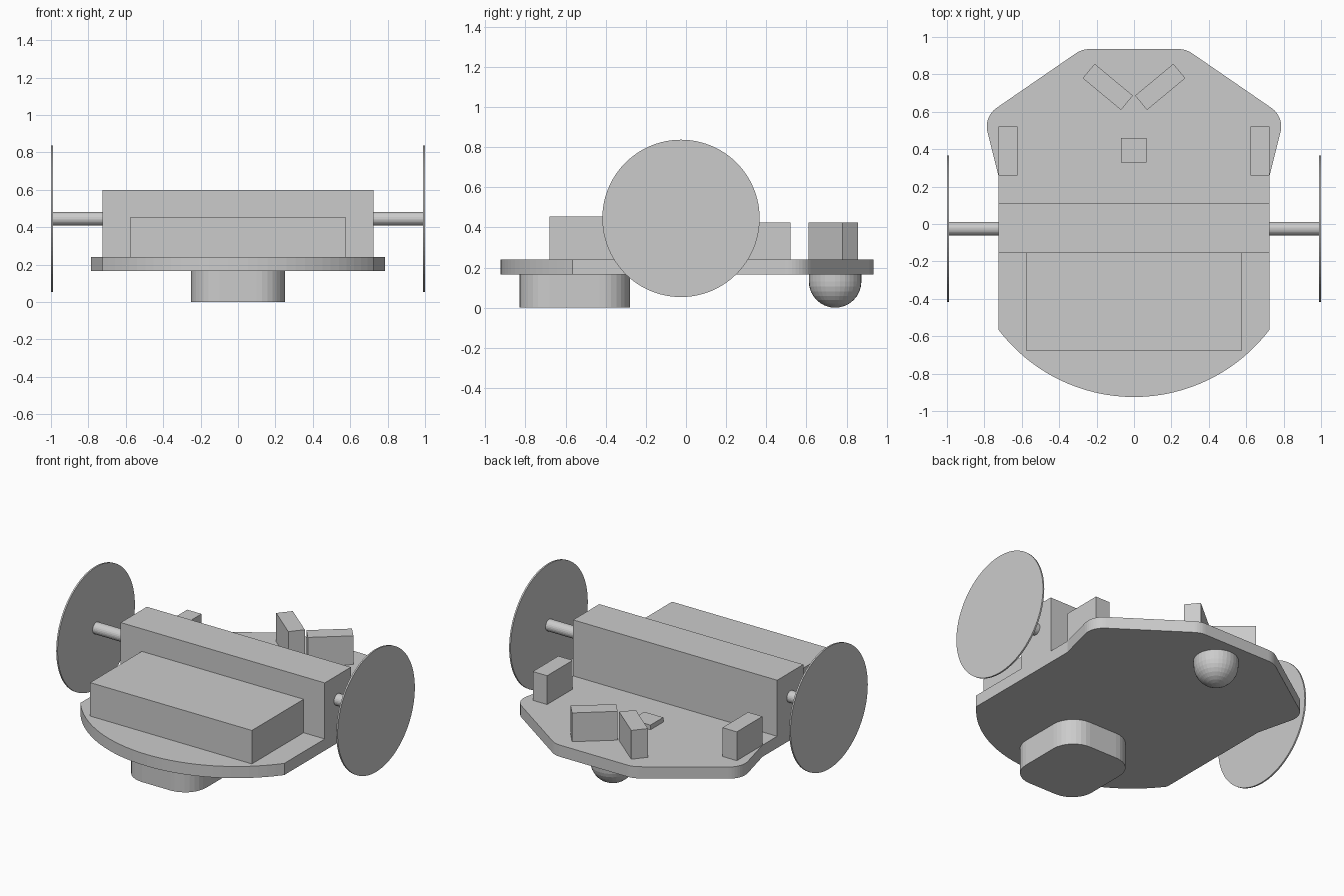
import bpy, bmesh, math
from mathutils import Vector, Matrix

cube = bpy.data.objects.get("Cube")
if cube:
    bpy.data.objects.remove(cube, do_unlink=True)

grey = bpy.data.materials.new("plain grey")
grey.use_nodes = True
colour = (0.6, 0.6, 0.6, 1)
grey.diffuse_color = colour
grey.node_tree.nodes["Principled BSDF"].inputs["Base Color"].default_value = colour

PLATE_BOTTOM, PLATE_TOP = 0.165, 0.24
AXLE_Y, AXLE_Z = -0.025, 0.445


def finish(name, bm):
    bmesh.ops.recalc_face_normals(bm, faces=bm.faces)
    mesh = bpy.data.meshes.new(name)
    bm.to_mesh(mesh)
    bm.free()
    mesh.materials.append(grey)
    obj = bpy.data.objects.new(name, mesh)
    bpy.context.collection.objects.link(obj)
    return obj


def box(name, centre, size, base=PLATE_TOP, turn=0):
    """Box standing on base; size is x, y, z."""
    bm = bmesh.new()
    bmesh.ops.create_cube(bm, size=1)
    bmesh.ops.scale(bm, vec=size, verts=bm.verts)
    obj = finish(name, bm)
    obj.location = (centre[0], centre[1], base + size[2] / 2)
    obj.rotation_euler.z = turn
    return obj


def prism(name, outline, z0, z1):
    bm = bmesh.new()
    face = bm.faces.new([bm.verts.new((p[0], p[1], z0)) for p in outline])
    new = bmesh.ops.extrude_face_region(bm, geom=[face])["geom"]
    verts = [v for v in new if isinstance(v, bmesh.types.BMVert)]
    bmesh.ops.translate(bm, vec=(0, 0, z1 - z0), verts=verts)
    return finish(name, bm)


def rounded(before, corner, after, radius, steps=8):
    """Points of the arc that rounds one corner."""
    b, c, a = Vector(before), Vector(corner), Vector(after)
    u, w = (b - c).normalized(), (a - c).normalized()
    half = u.angle(w) / 2
    centre = c + (u + w).normalized() * radius / math.sin(half)
    start = c + u * radius / math.tan(half) - centre
    sweep = math.pi - 2 * half
    if u.x * w.y - u.y * w.x > 0:
        sweep = -sweep
    return [centre + Matrix.Rotation(sweep * i / steps, 2) @ start for i in range(steps + 1)]


def disc(name, x0, x1, radius, sides):
    """Cylinder along x on the axle line."""
    bm = bmesh.new()
    bmesh.ops.create_cone(bm, cap_ends=True, segments=sides, radius1=radius,
                          radius2=radius, depth=abs(x1 - x0))
    bmesh.ops.rotate(bm, verts=bm.verts, matrix=Matrix.Rotation(math.pi / 2, 3, 'Y'))
    obj = finish(name, bm)
    obj.location = ((x0 + x1) / 2, AXLE_Y, AXLE_Z)


# Base plate: curved front, flared and tapered back
side, shoulder, tail = (0.725, 0.26), (0.804, 0.573), (0.278, 0.935)
half = [Vector(side)]
half += rounded(side, shoulder, tail, 0.12)
half += rounded(shoulder, tail, (-0.278, 0.935), 0.13)
outline = half + [Vector((-p.x, p.y)) for p in reversed(half)]
radius, arc_y = 0.91, -0.015
spread = math.asin(0.725 / radius)
for i in range(33):
    a = -spread + 2 * spread * i / 32
    outline.append(Vector((radius * math.sin(a), arc_y - radius * math.cos(a))))
prism("base_plate", outline, PLATE_BOTTOM, PLATE_TOP)

# Body boxes
box("axle_housing", (0, -0.0225), (1.45, 0.265, 0.36))
box("front_box", (0, -0.4175), (1.15, 0.525, 0.215))

# Wheels, axles, side blocks and angled blocks, one per side
for s, label in ((1, "left"), (-1, "right")):
    disc(label + "_axle", s * 0.72, s * 0.99, 0.037, 24)
    disc(label + "_wheel", s * 0.99, s * 1.0, 0.392, 96)
    box(label + "_side_block", (s * 0.674, 0.39), (0.102, 0.26, 0.185))
    box(label + "_angled_block", (s * 0.14, 0.733), (0.266, 0.1, 0.185),
        turn=s * math.radians(39.7))

# Small thin pad on the deck
box("deck_pad", (-0.002, 0.395), (0.135, 0.13, 0.03))

# Rounded block under the front
corners = [(0.25, -0.83), (0.25, -0.28), (-0.25, -0.28), (-0.25, -0.83)]
block = []
for i in range(4):
    block += rounded(corners[i - 1], corners[i], corners[(i + 1) % 4], 0.15)
prism("front_under_block", block, 0, PLATE_BOTTOM)

# Ball caster under the back: half sphere with a short straight neck
bm = bmesh.new()
bmesh.ops.create_uvsphere(bm, u_segments=32, v_segments=16, radius=0.131)
upper = [v for v in bm.verts if v.co.z > 0.001]
bmesh.ops.delete(bm, geom=upper, context='VERTS')
rim = [e for e in bm.edges if e.is_boundary]
new = bmesh.ops.extrude_edge_only(bm, edges=rim)["geom"]
bmesh.ops.translate(bm, vec=(0, 0, PLATE_BOTTOM - 0.131),
                    verts=[v for v in new if isinstance(v, bmesh.types.BMVert)])
bmesh.ops.holes_fill(bm, edges=[e for e in bm.edges if e.is_boundary], sides=0)
finish("ball_caster", bm).location = (0, 0.743, 0.131)
